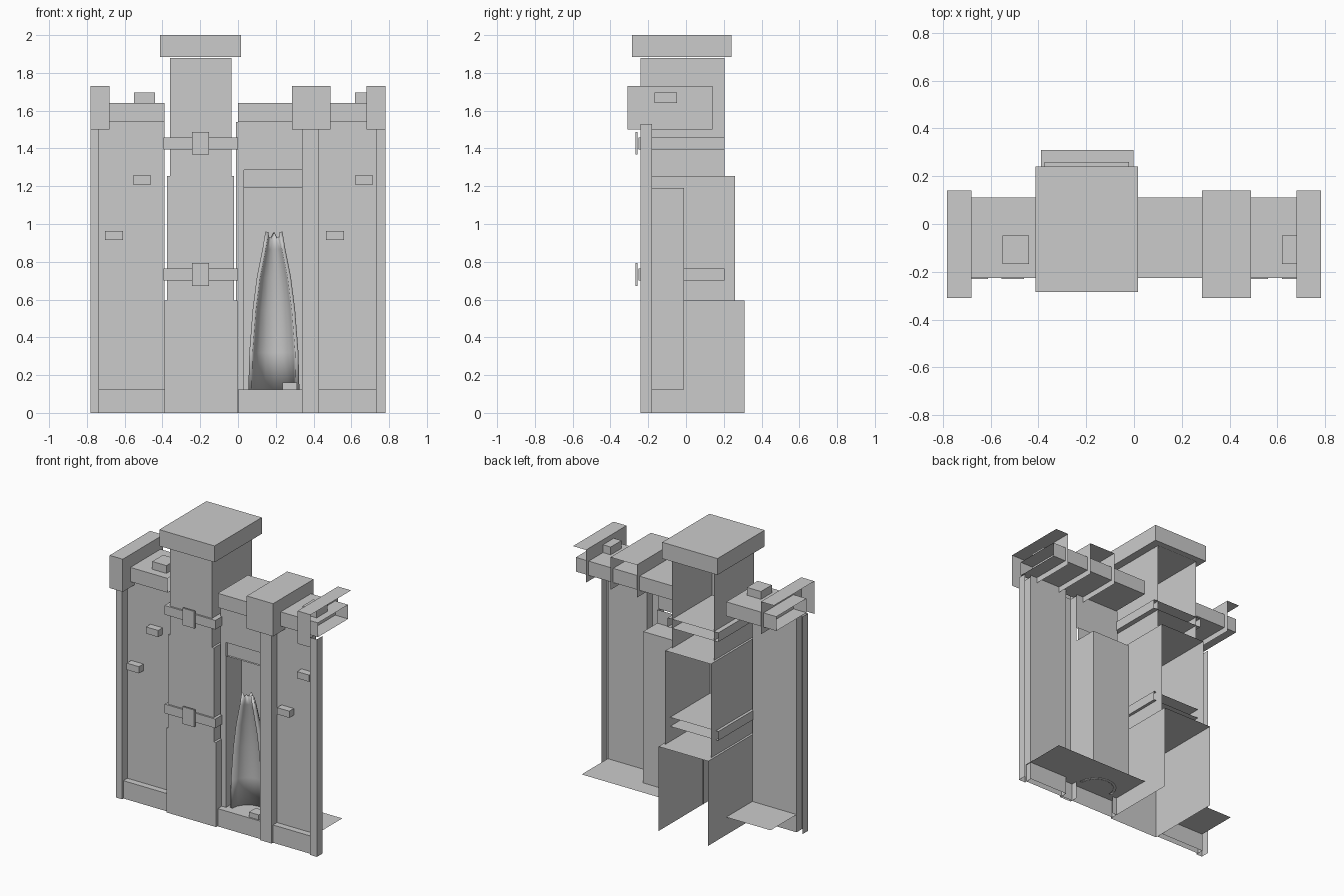
import bpy, bmesh, math

if "Cube" in bpy.data.objects:
    bpy.data.objects.remove(bpy.data.objects["Cube"])

# face name -> corner indices (corner index = 4*ix + 2*iy + iz)
FACES = {"left": (0, 1, 3, 2), "right": (4, 6, 7, 5), "front": (0, 4, 5, 1),
         "back": (2, 3, 7, 6), "bottom": (0, 2, 6, 4), "top": (1, 5, 7, 3)}


def finish(name, bm):
    mesh = bpy.data.meshes.new(name)
    bm.to_mesh(mesh)
    bm.free()
    ob = bpy.data.objects.new(name, mesh)
    bpy.context.collection.objects.link(ob)
    return ob


def box(name, xs, ys, zs, omit=""):
    """Box between limits, leaving out the named faces (open-backed facade)."""
    bm = bmesh.new()
    v = [bm.verts.new((x, y, z)) for x in xs for y in ys for z in zs]
    for face, idx in FACES.items():
        if face not in omit.split():
            bm.faces.new([v[i] for i in idx])
    loose = [p for p in bm.verts if not p.link_faces]
    bmesh.ops.delete(bm, geom=loose, context='VERTS')
    return finish(name, bm)


def panel(name, xs, zs, y=-0.18):
    box(name, xs, (y, y + 0.1), zs, "left right back top bottom")


# chimney: three stepped tiers open at the back, and a solid cap
for name, xs, back, zs in (("chimney_base", (-0.39, -0.003), 0.31, (0, 0.595)),
                           ("chimney_middle", (-0.375, -0.02), 0.26, (0.595, 1.255)),
                           ("chimney_shaft", (-0.36, -0.035), 0.205, (1.255, 1.88))):
    box(name, xs, (-0.24, back), zs, "back bottom")
box("chimney_cap", (-0.413, 0.017), (-0.285, 0.24), (1.885, 2.0))

# straps with buckles
for z in (0.733, 1.427):
    box("strap", (-0.395, 0), (-0.252, 0.205), (z - 0.032, z + 0.032), "back")
    box("buckle", (-0.243, -0.153), (-0.268, -0.256), (z - 0.06, z + 0.06))

# wall panels around the niche
panel("wall_left", (-0.735, -0.39), (0, 1.54))
panel("wall_niche_side", (-0.01, 0.033), (0, 1.54))
panel("wall_above_niche", (0.033, 0.34), (1.285, 1.54))
panel("wall_right", (0.43, 0.735), (0, 1.54))
panel("niche_lintel", (0.033, 0.34), (1.19, 1.285), -0.165)
box("niche", (0.033, 0.34), (-0.18, -0.01), (0.125, 1.19), "front bottom")

# pilasters
for xs in ((-0.782, -0.735), (0.34, 0.43), (0.73, 0.782)):
    box("pilaster", xs, (-0.24, -0.18), (0, 1.53), "back top bottom")

# plinth and top bands, both sides of the chimney
for x0, x1 in ((-0.735, -0.39), (0, 0.735)):
    box("plinth", (x0, x1), (-0.225, 0.11), (0, 0.125), "left right back bottom")
for x0, x1 in ((-0.78, -0.39), (0, 0.78)):
    box("top_band", (x0, x1), (-0.225, 0.11), (1.54, 1.64), "left right")

# merlons: half ones at the ends are open where the next section would join
for xs, omit in (((-0.782, -0.68), "left"), ((0.285, 0.49), ""), ((0.68, 0.782), "right")):
    box("merlon", xs, (-0.31, 0.14), (1.5, 1.73), omit + " back bottom")

# loose bricks on top of the wall
for x in (-0.55, 0.62):
    box("top_brick", (x, x + 0.11), (-0.168, -0.048), (1.64, 1.695), "bottom")

# bricks standing out of the wall face
for x, z in ((-0.705, 0.915), (-0.555, 1.21), (0.465, 0.915), (0.62, 1.21)):
    box("wall_brick", (x, x + 0.095), (-0.23, -0.18), (z, z + 0.047), "back")
box("niche_brick", (0.235, 0.312), (-0.215, -0.14), (0.125, 0.16), "bottom")

# tapered hollow shell in the niche: rings of half ellipses, open at the front
PROFILE = ((0.125, 0.135), (0.32, 0.13), (0.55, 0.112), (0.72, 0.09), (0.87, 0.06), (0.935, 0.045))
SEGS = 8
bm = bmesh.new()
rings = []
for k, (z, r) in enumerate(PROFILE):
    ring = []
    for i in range(SEGS + 1):
        a = math.pi * i / SEGS
        jag = (0.025 if i % 4 == 0 else -0.008 * (i % 2)) if k == len(PROFILE) - 1 else 0
        ring.append(bm.verts.new((0.19 + r * math.cos(a), -0.165 + r * math.sin(a), z + jag)))
    rings.append(ring)
for low, high in zip(rings, rings[1:]):
    for i in range(SEGS):
        bm.faces.new((low[i], high[i], high[i + 1], low[i + 1]))
shell = finish("niche_shell", bm)
mod = shell.modifiers.new("thickness", 'SOLIDIFY')
mod.thickness = 0.018
mod.offset = 1
bpy.context.view_layer.objects.active = shell
shell.select_set(True)
bpy.ops.object.shade_smooth_by_angle(angle=math.radians(30))
